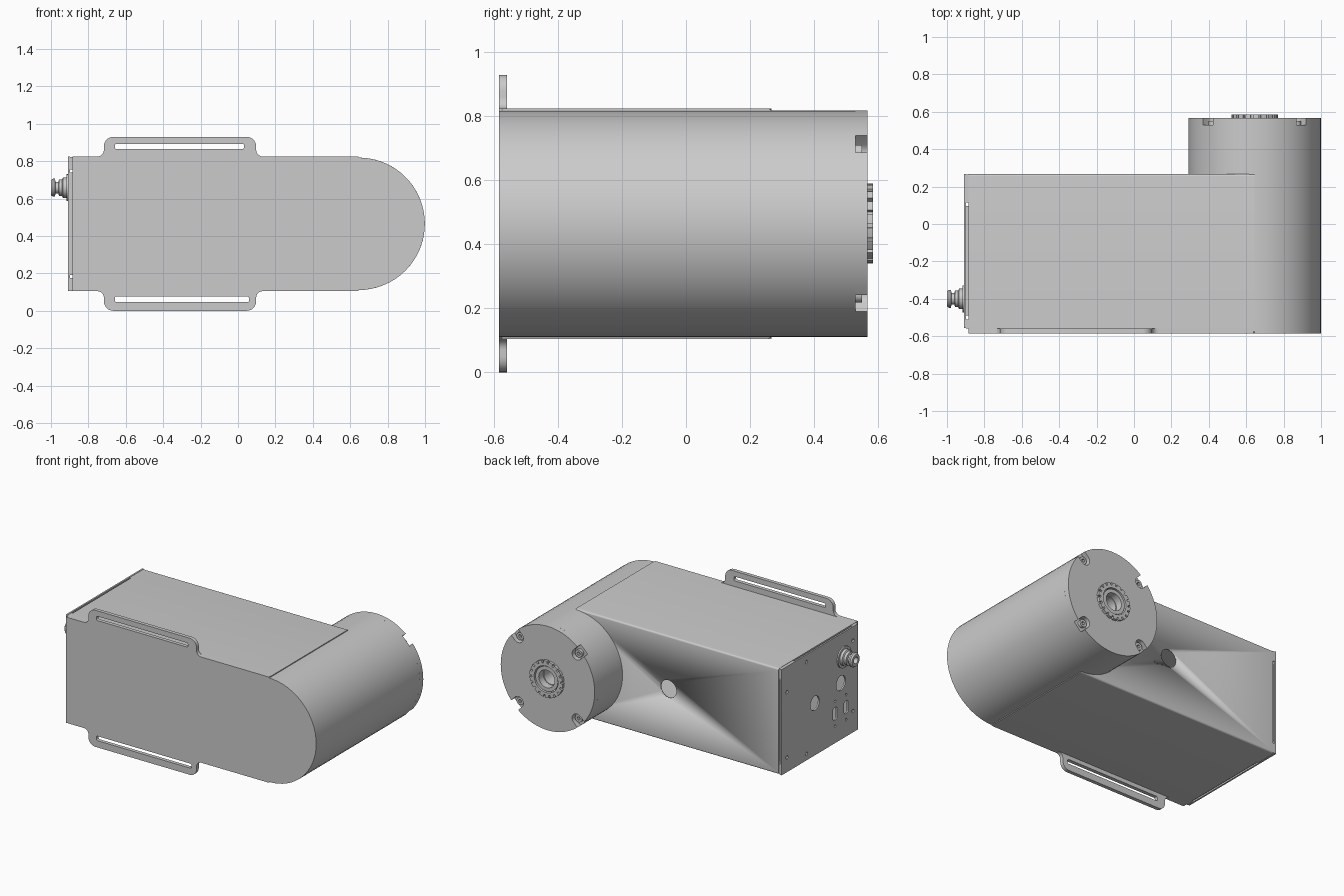
import bpy, bmesh
from math import pi, cos, sin, asin
from mathutils import Matrix, Vector

if "Cube" in bpy.data.objects:
    bpy.data.objects.remove(bpy.data.objects["Cube"])

CX, CZ, R = 0.645, 0.465, 0.354          # barrel axis and radius
AXES = {'xz': ((1, 0, 0), (0, 0, -1), (0, 1, 0)),   # profile in x,z extruded along y
        'yz': ((0, 0, 1), (1, 0, 0), (0, 1, 0))}    # profile in y,z extruded along x


def circle(u, v, r, n=32):
    return [(u + r * cos(2 * pi * i / n), v + r * sin(2 * pi * i / n)) for i in range(n)]


def rounded(pts, n=6):
    """Polygon of (u, v, radius) points with filleted corners."""
    out = []
    for i, (u, v, r) in enumerate(pts):
        p = Vector((u, v))
        if r == 0:
            out.append((u, v))
            continue
        a = (Vector(pts[i - 1][:2]) - p).normalized()
        b = (Vector(pts[(i + 1) % len(pts)][:2]) - p).normalized()
        half = a.angle(b) / 2
        c = p + (a + b).normalized() * r / sin(half)
        d = r * cos(half) / sin(half)
        s, e = p + a * d - c, p + b * d - c
        ang = s.angle(e)
        for k in range(n + 1):
            t = k / n
            out.append(tuple(c + (s * sin((1 - t) * ang) + e * sin(t * ang)) / sin(ang)))
    return out


def rect(u0, u1, v0, v1, r=0):
    return rounded([(u0, v0, r), (u1, v0, r), (u1, v1, r), (u0, v1, r)])


def plate(name, loops, axes, lo, hi):
    """Filled profile (first loop outside, others holes) extruded from lo to hi."""
    cu = bpy.data.curves.new(name, 'CURVE')
    cu.dimensions, cu.fill_mode, cu.extrude = '2D', 'BOTH', (hi - lo) / 2
    for loop in loops:
        sp = cu.splines.new('POLY')
        sp.points.add(len(loop) - 1)
        for p, (u, v) in zip(sp.points, loop):
            p.co = (u, v, 0, 1)
        sp.use_cyclic_u = True
    tmp = bpy.data.objects.new(name + "_tmp", cu)
    bpy.context.collection.objects.link(tmp)
    me = bpy.data.meshes.new_from_object(tmp.evaluated_get(bpy.context.evaluated_depsgraph_get()))
    bpy.data.objects.remove(tmp)
    m = Matrix(AXES[axes]).to_4x4()
    m.translation = (0, (lo + hi) / 2, 0) if axes == 'xz' else ((lo + hi) / 2, 0, 0)
    me.transform(m)
    bm = bmesh.new()
    bm.from_mesh(me)
    bmesh.ops.remove_doubles(bm, verts=bm.verts, dist=1e-5)
    bmesh.ops.recalc_face_normals(bm, faces=bm.faces)
    bm.to_mesh(me)
    bm.free()
    ob = bpy.data.objects.new(name, me)
    bpy.context.collection.objects.link(ob)
    return ob


def lathe_x(name, profile, y, z, n=32):
    """Revolve (x, radius) points about an axis parallel to x."""
    bm = bmesh.new()
    vs = [bm.verts.new((x, y + r, z)) for x, r in profile]
    es = [bm.edges.new(e) for e in zip(vs, vs[1:])]
    bmesh.ops.spin(bm, geom=vs + es, cent=(0, y, z), axis=(1, 0, 0), angle=2 * pi, steps=n)
    bmesh.ops.remove_doubles(bm, verts=bm.verts, dist=1e-5)
    bmesh.ops.recalc_face_normals(bm, faces=bm.faces)
    me = bpy.data.meshes.new(name)
    bm.to_mesh(me)
    bm.free()
    ob = bpy.data.objects.new(name, me)
    bpy.context.collection.objects.link(ob)


# front mounting plate with rounded end and slotted lugs
top = [(-.885, .825, 0), (-.717, .825, .035), (-.717, .93, .05), (.097, .93, .05),
       (.097, .825, .035), (.64, .825, 0)]
arc = [(CX + R * sin(pi * i / 32), CZ + R * cos(pi * i / 32), 0) for i in range(33)]
bottom = [(u, .93 - v, r) for u, v, r in reversed(top)]
plate("front_plate", [rounded(top + arc + bottom), rect(-.658, .032, .864, .893, .01),
                      rect(-.658, .059, .046, .077, .01)], 'xz', -.585, -.56)

# folded sheet cover: top, back and bottom, with a round hole in the back
t = .01
cover = plate("housing_cover", [rounded([
    (-.575, .105, 0), (.267, .105, .012), (.267, .825, .012), (-.575, .825, 0),
    (-.575, .825 - t, 0), (.267 - t, .825 - t, 0), (.267 - t, .105 + t, 0),
    (-.575, .105 + t, 0)])], 'yz', -.885, .645)
cutter = plate("cover_hole_cutter", [circle(-.055, .465, .06)], 'xz', .2, .3)
cutter.hide_render = True
cutter.hide_viewport = True
cutter.display_type = 'WIRE'
mod = cover.modifiers.new("hole", 'BOOLEAN')
mod.operation, mod.object = 'DIFFERENCE', cutter

# connector end plate with its holes
holes = [circle(-.09, .46, .048), circle(-.37, .49, .05)]
for y in (-.307, -.426):
    holes.append(rect(y - .02, y + .02, .262, .348, .01))
    holes += [circle(y, .305 + d, .009, 12) for d in (-.085, .085)]
for y, z in ((.21, .65), (.21, .205), (0, .775), (0, .15), (-.5, .73), (-.5, .25)):
    holes.append(circle(y, z, .012, 12))
plate("end_plate", [rect(-.555, .267, .105, .825)] + holes, 'yz', -.908, -.897)

# corner tabs and recessed rim joining end plate to the cover
for y0, y1 in ((-.56, -.51), (.115, .265)):
    for z0, z1 in ((.107, .175), (.755, .823)):
        plate("corner_tab", [rect(y0, y1, z0, z1)], 'yz', -.897, -.885)
for z0 in (.115, .805):
    plate("inner_rim", [rect(-.49, .095, z0, z0 + .01)], 'yz', -.897, -.86)
for y0 in (-.555, .247):
    plate("inner_rim", [rect(y0, y0 + .01, .19, .74)], 'yz', -.897, -.86)

# coaxial socket on the end plate
lathe_x("cable_socket", [(-.905, 0), (-.905, .072), (-.917, .072), (-.917, .055), (-.935, .055),
                         (-.94, .045), (-.957, .045), (-.96, .03), (-.975, .03), (-.979, .048),
                         (-.99, .048), (-1, .04), (-1, .022), (-.95, .022), (-.95, 0)], -.4, .658)

# motor barrel with bore
plate("barrel", [circle(CX, CZ, R, 64), circle(CX, CZ, .055)], 'xz', -.56, .53)

# barrel end cap with four rim notches, each holding a screw
w, rc = .037, .312
d = asin(w / R)
outline = []
for k in range(4):
    a = pi / 4 + k * pi / 2
    cu, cv = CX + rc * cos(a), CZ + rc * sin(a)
    for i in range(17):
        b = a - pi / 2 + d + (pi / 2 - 2 * d) * i / 16
        outline.append((CX + R * cos(b), CZ + R * sin(b)))
    for i in range(13):
        b = a - pi / 2 - pi * i / 12
        outline.append((cu + w * cos(b), cv + w * sin(b)))
    plate("cap_screw", [circle(cu, cv, .026, 20), circle(cu, cv, .012, 6)], 'xz', .53, .55)
plate("end_cap", [outline, circle(CX, CZ, .09)], 'xz', .53, .567)

# toothed lock ring and output hub
ring = []
for k in range(18):
    for f, r in ((0, .125), (.35, .125), (.7, .125), (.7, .108), (1, .108)):
        b = 2 * pi * (k + f) / 18
        ring.append((CX + r * cos(b), CZ + r * sin(b)))
plate("lock_ring", [ring, circle(CX, CZ, .09)], 'xz', .565, .585)
plate("output_hub", [circle(CX, CZ, .084), circle(CX, CZ, .06)], 'xz', .525, .578)

# smooth shading with sharp edges kept
for ob in bpy.context.scene.objects:
    if ob is not cutter:
        ob.select_set(True)
bpy.context.view_layer.objects.active = cover
bpy.ops.object.shade_smooth_by_angle(angle=pi / 6)
